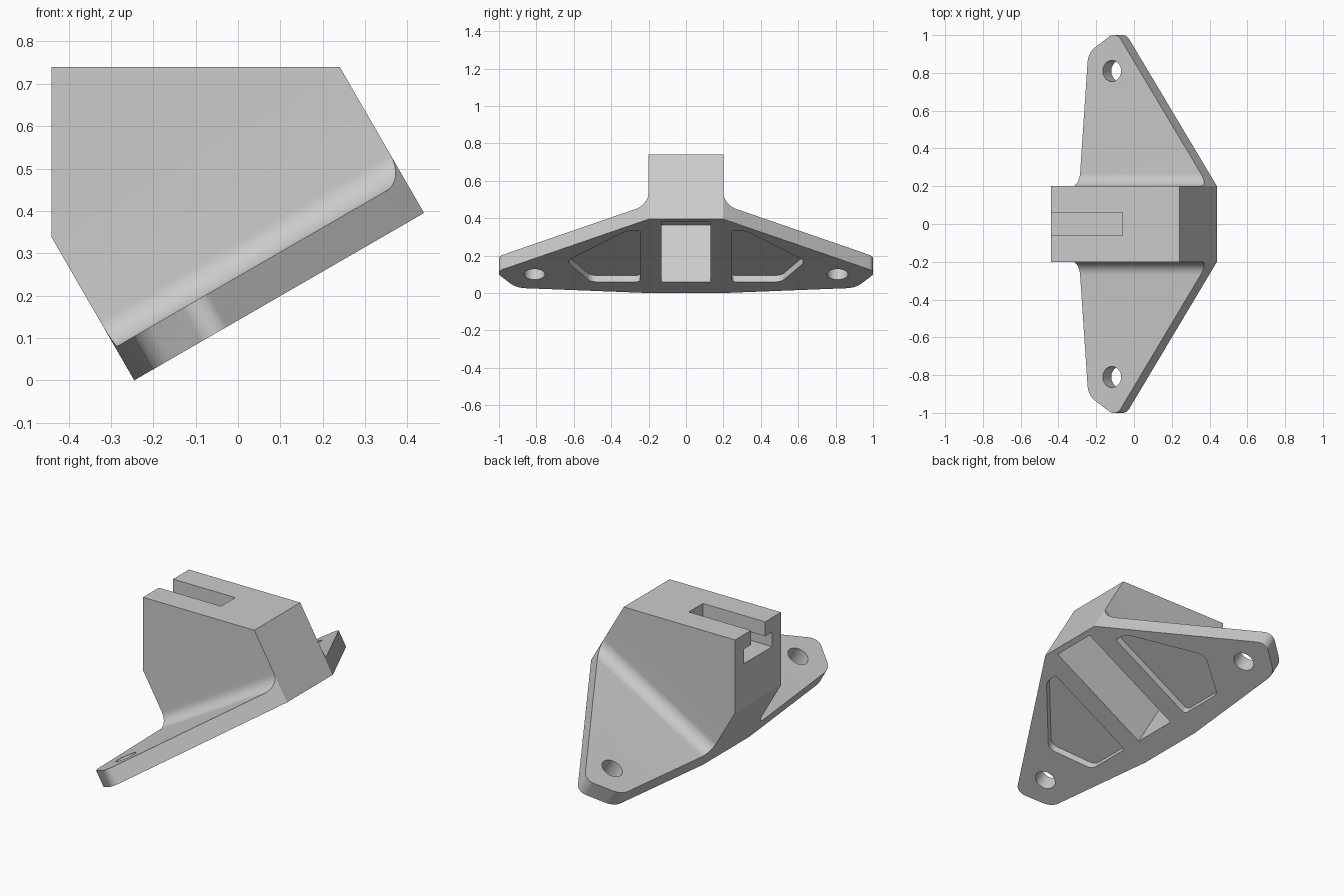
import bpy, bmesh, math
from mathutils import Matrix, Vector

cube = bpy.data.objects.get("Cube")
if cube:
    bpy.data.objects.remove(cube, do_unlink=True)

# Tilted frame of the mounting plate: local x runs up the slope, z is the plate normal
TILT = Matrix.Translation((-0.245, 0, 0)) @ Matrix.Rotation(math.radians(-30), 4, 'Y')
LEVEL = Matrix.Identity(4)
ALONG_X = Matrix(((0, 0, 1, 0), (1, 0, 0, 0), (0, 1, 0, 0), (0, 0, 0, 1)))

gray = bpy.data.materials.new("plain gray")
gray.use_nodes = True
COLOR = (0.6, 0.6, 0.6, 1)
gray.diffuse_color = COLOR
gray.node_tree.nodes["Principled BSDF"].inputs["Base Color"].default_value = COLOR


def rounded(points, steps=8):
    """Outline from (x, y, corner setback) with true arcs at the corners."""
    out = []
    for i, (x, y, d) in enumerate(points):
        p = Vector((x, y))
        if not d:
            out.append(p)
            continue
        da = (Vector(points[i - 1][:2]) - p).normalized()
        db = (Vector(points[(i + 1) % len(points)][:2]) - p).normalized()
        c = p + (da + db) * d / (1 + da.dot(db))
        a, b = p + da * d - c, p + db * d - c
        for k in range(steps + 1):
            out.append(c + a.lerp(b, k / steps).normalized() * a.length)
    return out


def prism(name, outline, low, high, matrix):
    """Extrude a 2D outline between two heights of the given frame."""
    bm = bmesh.new()
    face = bm.faces.new([bm.verts.new((p[0], p[1], low)) for p in outline])
    top = bmesh.ops.extrude_face_region(bm, geom=[face], use_keep_orig=True)["geom"]
    verts = [v for v in top if isinstance(v, bmesh.types.BMVert)]
    bmesh.ops.translate(bm, vec=(0, 0, high - low), verts=verts)
    bm.transform(matrix)
    bmesh.ops.recalc_face_normals(bm, faces=bm.faces)
    mesh = bpy.data.meshes.new(name)
    bm.to_mesh(mesh)
    bm.free()
    mesh.materials.append(gray)
    obj = bpy.data.objects.new(name, mesh)
    bpy.context.collection.objects.link(obj)
    return obj


def rect(x0, x1, y0, y1):
    return [(x0, y0), (x1, y0), (x1, y1), (x0, y1)]


def combine(target, tool, operation='DIFFERENCE'):
    mod = target.modifiers.new("cut", 'BOOLEAN')
    mod.operation, mod.solver, mod.object = operation, 'EXACT', tool
    bpy.context.view_layer.objects.active = target
    bpy.ops.object.modifier_apply(modifier=mod.name)
    bpy.data.objects.remove(tool, do_unlink=True)


def mirrored(half):
    return half + [(x, -y, *rest) for x, y, *rest in reversed(half)]


# Cross-section: thin flange, fillet and tall central block
half = [(1.3, -0.1), (1.3, 0.09)]
half += [(0.27 - 0.07 * math.sin(t), 0.16 - 0.07 * math.cos(t))
         for t in (math.pi / 2 * k / 12 for k in range(13))]
half += [(0.2, 1.0)]
section = half + [(-y, h) for y, h in reversed(half)]
bracket = prism("tilted_bracket", section, -0.3, 1.2, TILT @ ALONG_X)

# Plate outline with rounded tips
outline = mirrored([(0.79, 0.2, 0), (0.225, 1.02, 0.05), (0.055, 0.907, 0.05), (0, 0.2, 0)])
combine(bracket, prism("plate_outline", rounded(outline), 0, 1.2, TILT), 'INTERSECT')

# Level top and vertical back of the block
combine(bracket, prism("level_trim", rect(-0.44, 1, -2, 2), -1, 0.74, LEVEL), 'INTERSECT')

# Deep central pocket in the underside
combine(bracket, prism("central_pocket", rect(0.12, 0.76, -0.13, 0.13), -0.1, 0.35, TILT))

# Shallow side pockets and screw holes
pocket = [(0.12, 0.245, 0.02), (0.12, 0.51, 0.03), (0.34, 0.64, 0.04),
          (0.665, 0.32, 0.04), (0.665, 0.245, 0.01)]
ring = [math.tau * k / 40 for k in range(40)]
for side in (1, -1):
    shape = rounded([(u, y * side, d) for u, y, d in pocket])
    combine(bracket, prism("side_pocket", shape, -0.1, 0.04, TILT))
    hole = [(0.2 + 0.056 * math.cos(t), side * 0.81 + 0.056 * math.sin(t)) for t in ring]
    combine(bracket, prism("screw_hole", hole, -0.1, 0.2, TILT))

# T-shaped slot entering from the vertical face
tee = [(0.062, 0.9), (0.062, 0.66), (0.122, 0.66), (0.122, 0.58)]
tee += [(-y, z) for y, z in reversed(tee)]
combine(bracket, prism("tee_slot", tee, -0.6, -0.06, ALONG_X))

bpy.ops.object.select_all(action='DESELECT')
bracket.select_set(True)
bpy.context.view_layer.objects.active = bracket
bpy.ops.object.shade_smooth_by_angle(angle=math.radians(25))
